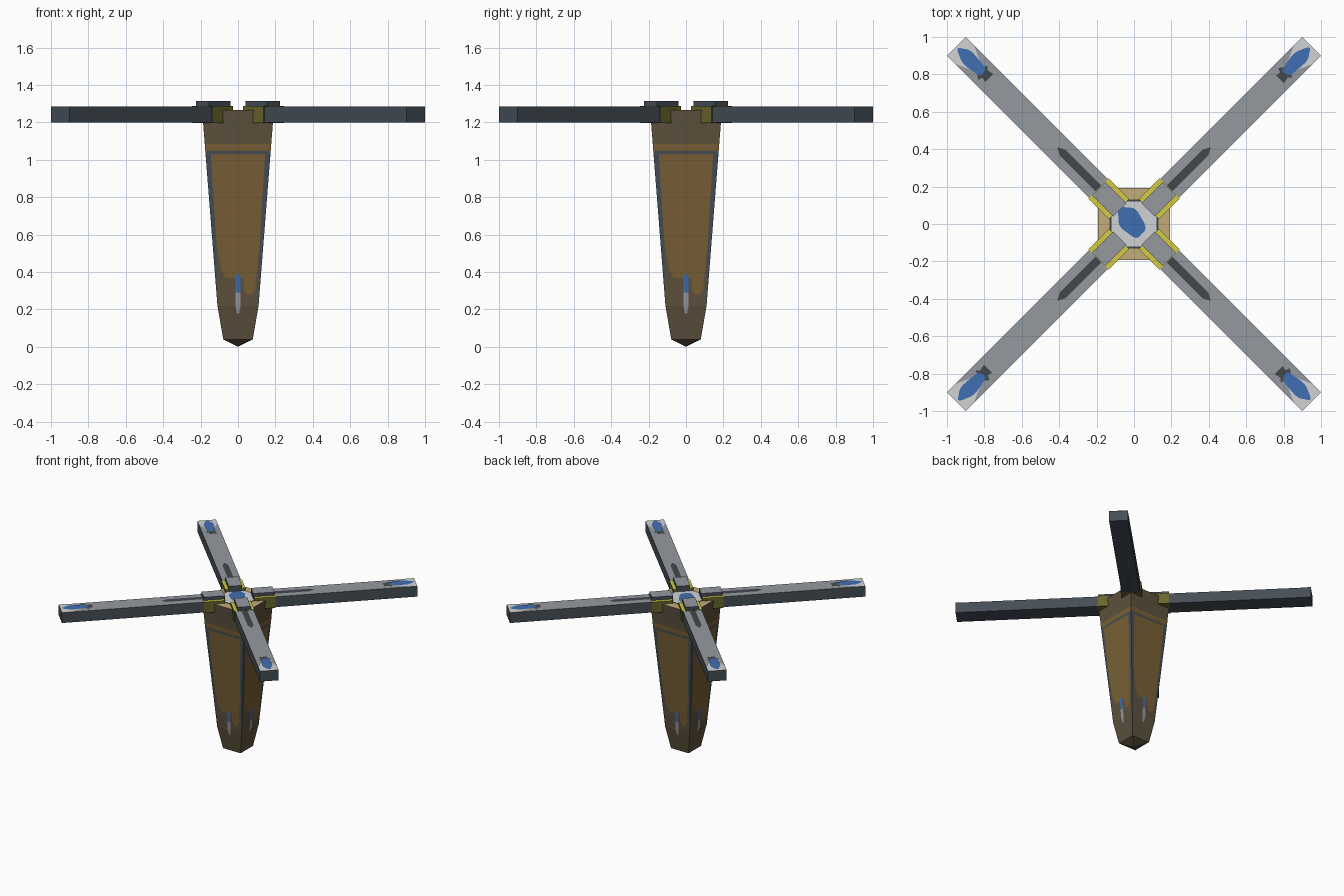
import bpy, bmesh, math

if "Cube" in bpy.data.objects:
    bpy.data.objects.remove(bpy.data.objects["Cube"])

def lin(c):
    c /= 255
    return c / 12.92 if c <= 0.04045 else ((c + 0.055) / 1.055) ** 2.4

def mat(name, r, g, b):
    m = bpy.data.materials.new(name)
    m.diffuse_color = (lin(r), lin(g), lin(b), 1)
    m.use_nodes = True
    m.node_tree.nodes["Principled BSDF"].inputs["Base Color"].default_value = m.diffuse_color
    return m

GREY = mat("mid_grey", 149, 153, 158)
SLATE = mat("slate", 70, 78, 87)
DARK = mat("charcoal", 66, 71, 75)
LIGHT = mat("light_grey", 208, 210, 212)
BLUE = mat("blue", 62, 110, 178)
YELLOW = mat("yellow", 210, 203, 68)
OLIVE = mat("olive", 104, 102, 44)
TAN = mat("tan", 197, 172, 121)
BROWN = mat("dark_brown", 93, 81, 61)
OCHRE = mat("ochre", 121, 96, 52)

def finish(name, bm, mats, angle=0.0, rule=None, fix=True):
    if fix:
        bmesh.ops.recalc_face_normals(bm, faces=bm.faces)
    bm.normal_update()
    if rule:
        for f in bm.faces:
            f.material_index = rule(f)
    me = bpy.data.meshes.new(name)
    bm.to_mesh(me)
    bm.free()
    for m in mats:
        me.materials.append(m)
    ob = bpy.data.objects.new(name, me)
    ob.rotation_euler.z = angle
    bpy.context.collection.objects.link(ob)
    return ob

def is_top(f):
    return 1 if f.normal.z > 0.7 else 0

def box(name, x0, x1, hw, z0, z1, side, top, angle):
    bm = bmesh.new()
    bmesh.ops.create_cube(bm, size=1)
    for v in bm.verts:
        v.co = (x1 if v.co.x > 0 else x0, v.co.y * 2 * hw, z1 if v.co.z > 0 else z0)
    return finish(name, bm, [side, top], angle, is_top)

def decal(name, pts, m, angle, place, normal):
    """Thin painted plate: 2D outline placed in 3D, facing 'normal'."""
    bm = bmesh.new()
    f = bm.faces.new([bm.verts.new(place(a, b)) for a, b in pts])
    f.normal_update()
    if f.normal.dot(normal) < 0:
        f.normal_flip()
    bmesh.ops.triangulate(bm, faces=bm.faces[:])
    return finish(name, bm, [m], angle, fix=False)

def blob(cx, cy, a, b, rot=0, n=24):
    pts = []
    for i in range(n):
        t = 2 * math.pi * i / n
        k = 1 + 0.06 * math.sin(5 * t + 1)
        x, y = a * k * math.cos(t), b * k * math.sin(t)
        pts.append((cx + x * math.cos(rot) - y * math.sin(rot),
                    cy + x * math.sin(rot) + y * math.cos(rot)))
    return pts

# Tapered square body with a shallow pyramid under it
PROFILE = [(0.04, 0.079), (0.22, 0.110), (1.265, 0.192)]

def half(z):
    (z0, a), (z1, b), (z2, c) = PROFILE
    return a + (b - a) * (z - z0) / (z1 - z0) if z < z1 else b + (c - b) * (z - z1) / (z2 - z1)

bm = bmesh.new()
rings = [[bm.verts.new((sx * h, sy * h, z)) for sx, sy in ((-1, -1), (1, -1), (1, 1), (-1, 1))]
         for z, h in PROFILE]
for lo, hi in zip(rings, rings[1:]):
    for i in range(4):
        bm.faces.new((lo[i], lo[(i + 1) % 4], hi[(i + 1) % 4], hi[i]))
tip = bm.verts.new((0, 0, 0))
for i in range(4):
    bm.faces.new((rings[0][(i + 1) % 4], rings[0][i], tip))
bm.faces.new(rings[-1])
finish("body", bm, [BROWN, TAN], 0, is_top)

# Octagonal plate on the body top, with dark rim and blue patch
def octagon(r, c):
    return [(r, -c), (r, c), (c, r), (-c, r), (-r, c), (-r, -c), (-c, -r), (c, -r)]

def flat(z):
    return lambda a, b: (a, b, z)

UP, DOWN, FRONT = (0, 0, 1), (0, 0, -1), (0, -1, 0)
decal("top_rim", octagon(0.132, 0.065), DARK, 0, flat(1.267), UP)
decal("top_plate", octagon(0.119, 0.065), LIGHT, 0, flat(1.270), UP)
decal("top_patch", blob(-0.015, 0.012, 0.092, 0.06, math.radians(127)), BLUE, 0, flat(1.273), UP)

# Markings, the same on each of the four body sides
def side(lift):
    return lambda x, z: (x, -half(z) - lift, z)

panel = [(-0.145, 1.03), (0.145, 1.03), (0.119, 0.60), (0.098, 0.38), (0.092, 0.31),
         (0.075, 0.28), (0.045, 0.28), (0.032, 0.31), (0.030, 0.37), (-0.03, 0.365),
         (-0.07, 0.37), (-0.09, 0.42), (-0.107, 0.50), (-0.119, 0.60)]
slot = [(-0.014, 0.29), (-0.014, 0.22), (-0.006, 0.178), (0.006, 0.178), (0.014, 0.22), (0.014, 0.29)]
for k in range(4):
    a = k * math.pi / 2
    w1, w2, w3 = half(1.045), half(1.05), half(1.085)
    decal(f"side_band_{k}", [(-w2, 1.05), (w2, 1.05), (w3, 1.085), (-w3, 1.085)], OCHRE, a, side(0.002), FRONT)
    decal(f"frame_top_{k}", [(-half(1.028), 1.028), (half(1.028), 1.028), (w1, 1.047), (-w1, 1.047)],
          SLATE, a, side(0.002), FRONT)
    for s in (-1, 1):
        strip = [(s * half(1.03), 1.03), (s * 0.145, 1.03), (s * 0.119, 0.60),
                 (s * (half(0.36) - 0.011), 0.36), (s * (half(0.22) - 0.004), 0.22), (s * half(0.22), 0.22)]
        decal(f"frame_edge_{k}_{s}", strip, SLATE, a, side(0.002), FRONT)
        low = [(s * half(z) - s * d, z) for z, d in ((0.22, 0), (0.22, 0.004), (0.045, 0.003), (0.045, 0))]
        decal(f"lower_edge_{k}_{s}", low, SLATE, a, side(0.002), FRONT)
    decal(f"side_panel_{k}", panel, OCHRE, a, side(0.003), FRONT)
    decal(f"side_slot_{k}", slot, GREY, a, side(0.005), FRONT)
    decal(f"side_light_{k}", [(-0.014, 0.29), (0.014, 0.29), (0.014, 0.375), (0.008, 0.386),
                              (-0.008, 0.386), (-0.014, 0.375)], BLUE, a, side(0.005), FRONT)

# Four diagonal arms, each with collar, clamp block and painted marks
groove = [(0.27, -0.022), (0.54, -0.022), (0.58, 0), (0.54, 0.022), (0.27, 0.022)]
mark = [(1.10, -0.035), (1.135, -0.028), (1.155, -0.045), (1.165, 0.02),
        (1.135, 0.045), (1.125, 0.02), (1.10, 0.025)]
end = [(1.343, -0.07), (1.343, 0.07), (1.28, 0.07), (1.23, 0.048), (1.19, 0.03),
       (1.19, -0.03), (1.23, -0.048), (1.28, -0.07)]
for k in range(4):
    a = math.pi / 4 + k * math.pi / 2
    box(f"arm_{k}", 0.15, 1.3435, 0.0707, 1.2, 1.285, SLATE, GREY, a)
    box(f"collar_{k}", 0.113, 0.27, 0.077, 1.197, 1.288, OLIVE, YELLOW, a)
    box(f"clamp_block_{k}", 0.107, 0.268, 0.05, 1.27, 1.315, SLATE, GREY, a)
    decal(f"arm_groove_{k}", groove, DARK, a, flat(1.287), UP)
    decal(f"arm_groove_under_{k}", groove, DARK, a, flat(1.198), DOWN)
    decal(f"arm_mark_{k}", mark, DARK, a, flat(1.287), UP)
    decal(f"arm_mark_under_{k}", mark, DARK, a, flat(1.198), DOWN)
    decal(f"arm_end_{k}", end, LIGHT, a, flat(1.287), UP)
    decal(f"arm_light_{k}", blob(1.23, 0, 0.095, 0.038), BLUE, a, flat(1.290), UP)
